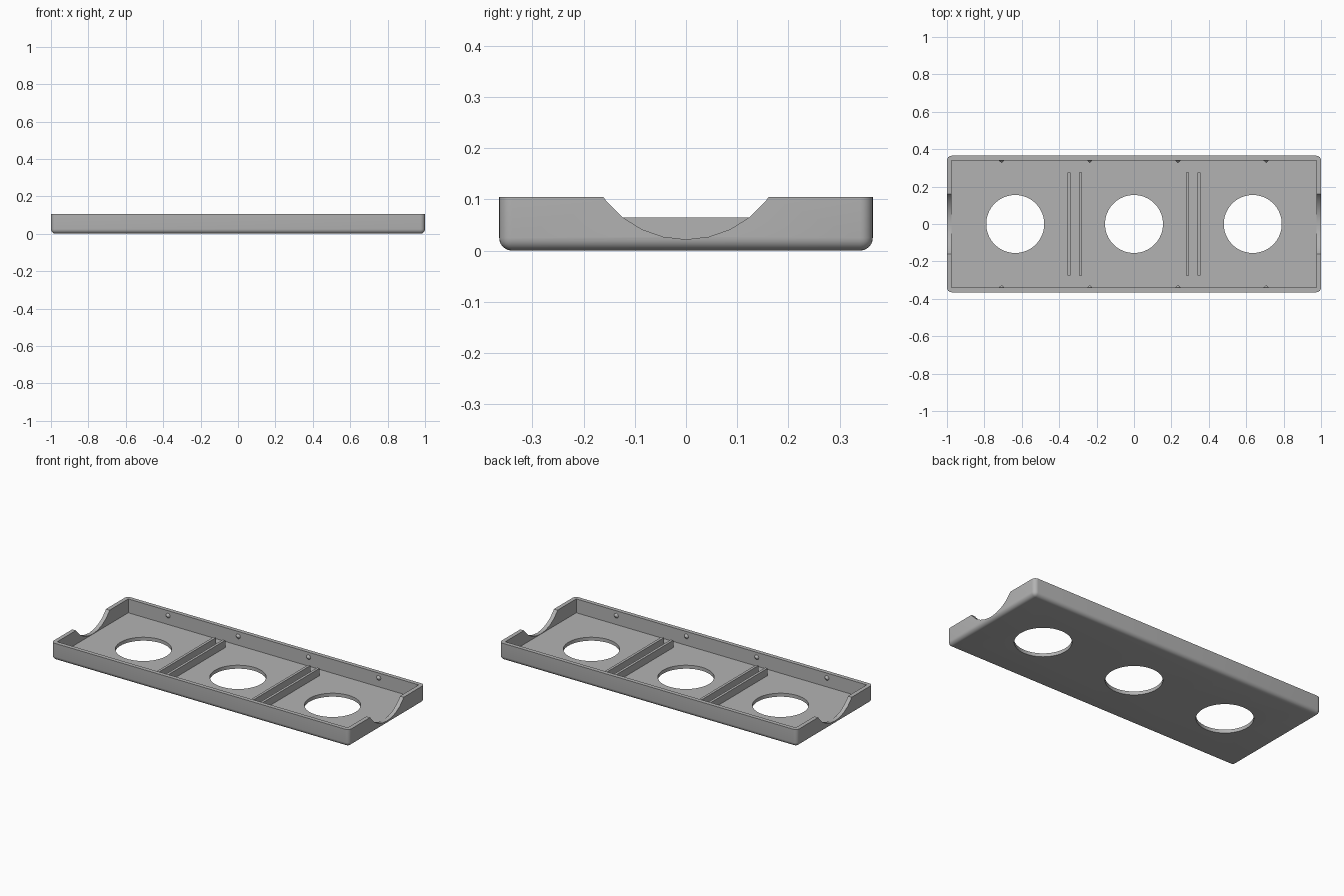
import bpy, bmesh, math
from mathutils import Matrix, Vector

cube = bpy.data.objects.get("Cube")
if cube:
    bpy.data.objects.remove(cube, do_unlink=True)

LENGTH, WIDTH, HEIGHT = 2.0, 0.73, 0.105
WALL, FLOOR = 0.025, 0.021

gray = bpy.data.materials.new("plain gray")
gray.use_nodes = True
gray.diffuse_color = (0.45, 0.45, 0.45, 1)
gray.node_tree.nodes["Principled BSDF"].inputs["Base Color"].default_value = (0.45, 0.45, 0.45, 1)


def finish(name, bm):
    bmesh.ops.recalc_face_normals(bm, faces=bm.faces)
    mesh = bpy.data.meshes.new(name)
    bm.to_mesh(mesh)
    bm.free()
    mesh.materials.append(gray)
    obj = bpy.data.objects.new(name, mesh)
    bpy.context.collection.objects.link(obj)
    return obj


def box_mesh(low, high):
    low, high = Vector(low), Vector(high)
    bm = bmesh.new()
    place = Matrix.Translation((low + high) / 2) @ Matrix.Diagonal((high - low).to_4d())
    bmesh.ops.create_cube(bm, size=1, matrix=place)
    return bm


def cylinder(name, radius, depth, sides, place):
    bm = bmesh.new()
    bmesh.ops.create_cone(bm, cap_ends=True, segments=sides, radius1=radius,
                          radius2=radius, depth=depth, matrix=place)
    return finish(name, bm)


def cut(target, cutter):
    bpy.context.view_layer.objects.active = target
    mod = target.modifiers.new("cut", 'BOOLEAN')
    mod.operation, mod.solver, mod.object = 'DIFFERENCE', 'EXACT', cutter
    bpy.ops.object.modifier_apply(modifier=mod.name)
    bpy.data.objects.remove(cutter, do_unlink=True)


# Tray shell: rounded corners and bottom edge, sharp rim
x, y = LENGTH / 2, WIDTH / 2
bm = box_mesh((-x, -y, 0), (x, y, HEIGHT))
soft = [e for e in bm.edges if any(v.co.z < HEIGHT / 2 for v in e.verts)]
bmesh.ops.bevel(bm, geom=soft, offset=0.025, segments=6, profile=0.5, affect='EDGES')
tray = finish("tray", bm)

# Square-cornered cavity
cut(tray, finish("cavity_cutter", box_mesh((WALL - x, WALL - y, FLOOR),
                                           (x - WALL, y - WALL, HEIGHT * 2))))

# Three round floor openings
for i in (-1, 0, 1):
    cut(tray, cylinder("hole_cutter", 0.155, 0.2, 64, Matrix.Translation((i * 0.635, 0, 0))))

# Curved notch through both end walls
R = 0.2
turn = Matrix.Rotation(math.pi / 2, 4, 'Y')
cut(tray, cylinder("notch_cutter", R, LENGTH * 1.2, 28,
                   Matrix.Translation((0, 0, 0.022 + R)) @ turn))

bpy.ops.object.select_all(action='DESELECT')
tray.select_set(True)
bpy.context.view_layer.objects.active = tray
bpy.ops.object.shade_smooth_by_angle(angle=math.radians(25))

# Paired divider ribs
for side in (-1, 1):
    for label, px in (("inner", 0.286), ("outer", 0.348)):
        c = side * px
        finish(f"{label}_rib_{'left' if side > 0 else 'right'}",
               box_mesh((c - 0.008, -0.275, FLOOR - 0.005), (c + 0.008, 0.275, 0.065)))

# Small pointed snap bumps on the long inner walls
for side in (-1, 1):
    for i in range(4):
        bm = bmesh.new()
        place = (Matrix.Translation((-0.708 + i * 0.4715, side * (y - WALL - 0.006), 0.075))
                 @ Matrix.Rotation(side * math.pi / 2, 4, 'X'))
        bmesh.ops.create_cone(bm, cap_ends=True, segments=8, radius1=0.017,
                              radius2=0, depth=0.016, matrix=place)
        finish(f"{'back' if side > 0 else 'front'}_bump_{i + 1}", bm)
